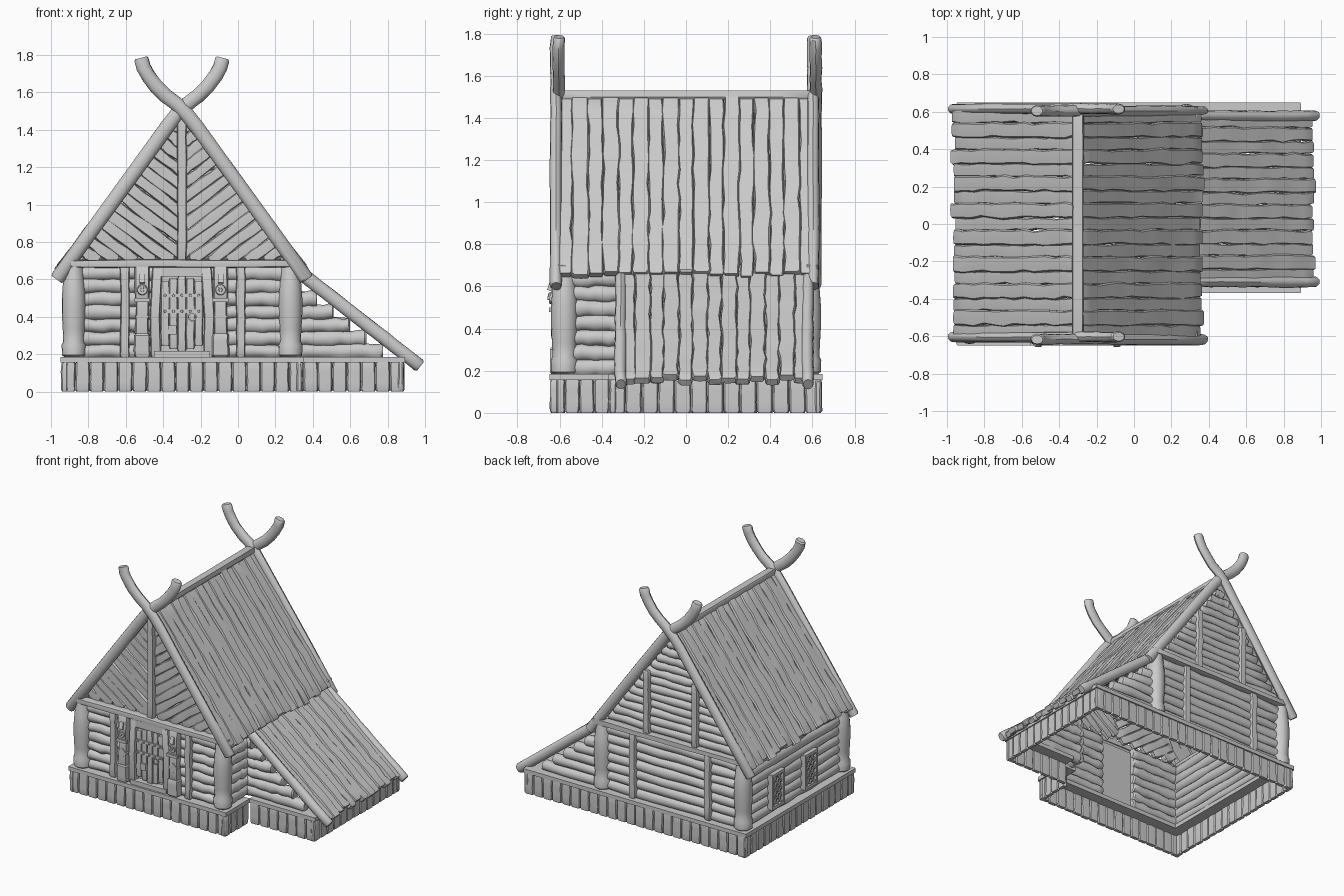
import bpy, bmesh, math, random
from mathutils import Vector as V, Matrix as M

if "Cube" in bpy.data.objects:
    bpy.data.objects.remove(bpy.data.objects["Cube"])
random.seed(4)
R = random.uniform
CX = -0.30                                   # ridge line of the main house
PLANK = [(1, .5), (.82, 1), (0, 1.08), (-.82, 1), (-1, .5), (-1, -.5), (-.82, -1), (.82, -1)]
ROUND = [(math.cos(i * math.pi / 6), math.sin(i * math.pi / 6)) for i in range(12)]
X, Y, Z = V((1, 0, 0)), V((0, 1, 0)), V((0, 0, 1))


def beam(bm, pts, w, t, side, shape=PLANK, seg=7, jit=.003):
    """Sweep a cross-section (w along side, t across) through pts, with hewn wobble."""
    pts = [V(p) for p in pts]
    if len(pts) == 2:
        pts = [pts[0].lerp(pts[1], i / seg) for i in range(seg + 1)]
    e = min(.01, .2 * (pts[1] - pts[0]).length)
    a, b = (pts[1] - pts[0]).normalized() * e, (pts[-2] - pts[-1]).normalized() * e
    path = [pts[0], pts[0] + a] + pts[1:-1] + [pts[-1] + b, pts[-1]]
    rings, k = [], len(shape)
    for i, p in enumerate(path):
        d = (path[min(i + 1, len(path) - 1)] - path[max(i - 1, 0)]).normalized()
        n = d.cross(side).normalized()
        s = .82 if i in (0, len(path) - 1) else 1
        c = p + side * R(-jit, jit) + n * R(-jit, jit) * .6
        ww, tt = (w / 2 + R(-jit, jit)) * s, (t / 2 + R(-jit, jit) * .4) * s
        rings.append([bm.verts.new(c + side * u * ww + n * v * tt) for u, v in shape])
    for r, q in zip(rings, rings[1:]):
        for i in range(k):
            bm.faces.new((r[i], r[(i + 1) % k], q[(i + 1) % k], q[i]))
    bm.faces.new(rings[0][::-1])
    bm.faces.new(rings[-1])


def box(bm, c, s, rot=None):
    m = M.Translation(c) @ (rot or M()) @ M.Diagonal((*s, 1))
    bmesh.ops.create_cube(bm, size=1, matrix=m)


def stud(bm, c, r, depth, n=10):             # short cylinder facing the front
    m = M.Translation(c) @ M.Rotation(math.pi / 2, 4, 'X')
    bmesh.ops.create_cone(bm, cap_ends=True, segments=n, radius1=r, radius2=r * .75, depth=depth, matrix=m)


def lathe(bm, x, y, prof, n=16):
    rings = [[bm.verts.new((x + r * math.cos(2 * math.pi * i / n), y + r * math.sin(2 * math.pi * i / n), z))
              for i in range(n)] for r, z in prof]
    for a, b in zip(rings, rings[1:]):
        for i in range(n):
            bm.faces.new((a[i], a[(i + 1) % n], b[(i + 1) % n], b[i]))
    bm.faces.new(rings[0][::-1])
    bm.faces.new(rings[-1])


def part(name, build):
    bm = bmesh.new()
    build(bm)
    bmesh.ops.recalc_face_normals(bm, faces=bm.faces)
    me = bpy.data.meshes.new(name)
    bm.to_mesh(me)
    bm.free()
    o = bpy.data.objects.new(name, me)
    bpy.context.collection.objects.link(o)
    bpy.context.view_layer.objects.active = o
    o.select_set(True)
    bpy.ops.object.shade_smooth_by_angle(angle=math.radians(38))
    o.select_set(False)


# Plinth: vertical boards around the L-shaped outline, capped by a sill
OUT = [(-.945, -.645), (.35, -.645), (.35, -.365), (.89, -.365), (.89, .645), (-.945, .645)]
EDGES = [(V((*a, 0)), V((*b, 0))) for a, b in zip(OUT, OUT[1:] + OUT[:1])]


def plinth(bm):
    for a, b in EDGES:
        d = (b - a).normalized()
        inn = Z.cross(d)
        n = round((b - a).length / .075)
        for i in range(n):
            p = a.lerp(b, (i + .5) / n) + inn * (.017 + R(0, .005))
            beam(bm, [p, p + Z * .16], (b - a).length / n + .001, .03, d, seg=3, jit=.0015)


def sill(bm):
    for a, b in EDGES:
        d = (b - a).normalized()
        c = (a + b) / 2 + Z.cross(d) * .055 + Z * .17
        L = (b - a).length
        box(bm, c, (L, .118, .03) if abs(d.x) > .5 else (.118, L, .03))


part("plinth_boards", plinth)
part("plinth_sill", sill)

# Log walls
ROWS = [.215 + .07 * i for i in range(7)]
roof_x = lambda z: .31 + (.585 - z) / .797    # inner face of the lean-to roof


def log(bm, a, b):
    beam(bm, [a, b], .08 + R(-.004, .006), .08, Z, ROUND, 9, .005)


def walls(bm):
    for z in ROWS:
        log(bm, (-.86, -.56, z), (-.44, -.56, z))                    # front, either side of door
        log(bm, (-.16, -.56, z), (.27, -.56, z))
        log(bm, (-.87, .565, z), (min(roof_x(z), .84), .565, z))     # back, running into the lean-to
        log(bm, (-.865, -.56, z), (-.865, .56, z))                   # left
        log(bm, (.275, -.56, z), (.275, -.27, z))                    # right stub
        if roof_x(z) > .32:
            log(bm, (.27, -.295, z), (min(roof_x(z), .84), -.295, z))


def back_gable(bm):
    for i in range(12):
        z = .735 + i * .06
        h = (1.45 - z) * .745
        beam(bm, [(CX - h, .57, z), (CX + h, .57, z)], .066, .06, Z, ROUND, 8, .004)


def front_gable(bm):                          # boards set square to the rafters, forming a V
    for m in (-1, 1):
        c = 1.40
        while c > .27:
            s0, s1 = max(0, (.70 - c) / .6), (1.5 - c) * .6
            if s1 - s0 > .03:
                y = -.565 + R(-.006, .006)
                beam(bm, [(CX + m * .8 * s, y, c + .6 * s) for s in (s0, s1)], .062, .035,
                     V((-m * .6, 0, .8)), seg=4, jit=.004)
            c -= .074


part("log_walls", walls)
part("back_gable_logs", back_gable)
part("front_gable_boards", front_gable)

# Stout corner posts
POST = [(.05, .185), (.063, .195), (.065, .25), (.056, .27), (.059, .33), (.064, .42), (.064, .5),
        (.058, .58), (.055, .59), (.05, .66), (.042, .685)]


def posts(bm):
    for x in (-.878, .28):
        for y in (-.577, .577):
            lathe(bm, x, y, POST)


part("corner_posts", posts)


# Plates, battens and the gable king post
def framing(bm):
    for y in (-.6, .6):
        beam(bm, [(-.90, y, .685), (.34, y, .685)], .042, .06, Z, jit=.002)
        for x in (-.605, .015):
            beam(bm, [(x, y, .185), (x, y, .675)], .05, .04, X, jit=.002)
    for x in (-.88, .285):
        beam(bm, [(x, -.56, .68), (x, .56, .68)], .05, .06, Z, jit=.002)
    beam(bm, [(CX, -.59, .70), (CX, -.59, 1.47)], .05, .045, X, jit=.002)
    for x in (CX - .2, CX + .2):
        beam(bm, [(x, .6, .70), (x, .6, 1.17)], .05, .04, X, jit=.003)


part("wall_framing", framing)


# Roof boards
def slope(bm, top, foot, y0, y1, n):
    for i in range(n):
        y = y0 + (y1 - y0) * (i + .5) / n
        nrm = V((abs(top[1] - foot[1]) * (1 if foot[0] > top[0] else -1), 0, abs(foot[0] - top[0]))).normalized()
        o = nrm * ((.005 if i % 2 else -.005) + R(-.002, .002))
        a, b = V((top[0], y, top[1])) + o, V((foot[0], y, foot[1])) + o
        b += (b - a).normalized() * R(-.015, .012)
        w = (y1 - y0) / n * (1.16 if i % 2 else 1.02)
        beam(bm, [b, a] if foot[0] < top[0] else [a, b], w, .04, Y if foot[0] < top[0] else -Y, seg=12, jit=.005)


def main_roof(bm):
    for m in (-1, 1):
        slope(bm, (CX, 1.495), (CX + m * .655, .65), -.61, .61, 17)


part("main_roof_boards", main_roof)
part("lean_to_roof_boards", lambda bm: slope(bm, (.31, .665), (.95, .155), -.31, .58, 13))
part("ridge_cap", lambda bm: beam(bm, [(CX, -.6, 1.51), (CX, .6, 1.51)], .062, .04, X, jit=.001))

# Crossing rafters that curl into horns, and the lean-to rafters
HORN = [(-.67, .60), (-.45, .905), (-.25, 1.18), (-.08, 1.415), (-.03, 1.48), (.03, 1.54), (.09, 1.585),
        (.14, 1.635), (.18, 1.69), (.205, 1.735), (.218, 1.785)]


def horns(bm):
    for y in (-.61, .61):
        for m in (-1, 1):
            beam(bm, [(CX + m * x, y + m * .006, z) for x, z in HORN], .058, .077, Y, ROUND, jit=.002)


def lean_rafters(bm):
    for y in (-.31, .578):
        beam(bm, [(.31, y, .655), (.975, y, .135)], .056, .072, Y, ROUND, 10, .002)


part("horned_rafters", horns)
part("lean_to_rafters", lean_rafters)


# Door with bulging sides, frame, studs, lock and ring
def door(bm):
    for i in range(5):
        x = CX + (i - 2) * .045
        lo, hi = .215 + .012 * abs(i - 2) ** 1.3, .615 - .009 * abs(i - 2) ** 1.5
        beam(bm, [(x, -.6, lo), (x, -.6, hi)], .046, .03, X, seg=5, jit=.0015)


def door_frame(bm):
    for m in (-1, 1):
        beam(bm, [(CX + m * .14, -.6, .185), (CX + m * .145, -.6, .40), (CX + m * .13, -.6, .665)], .055, .05, X, jit=.002)
    box(bm, (CX, -.6, .64), (.28, .05, .05))
    box(bm, (CX, -.605, .2), (.3, .06, .035))
    box(bm, (CX, -.572, .41), (.28, .02, .46))


def fittings(bm):
    for z in (.515, .43):
        box(bm, (CX, -.616, z), (.215, .008, .022))
        for i in range(5):
            stud(bm, (CX + (i - 2) * .045, -.622, z), .008, .012, 8)
    box(bm, (CX - .05, -.618, .33), (.045, .012, .05))
    for i in range(16):                       # ring handle
        a = i * math.pi / 8
        m = M.Rotation(a, 4, 'Y')
        box(bm, V((CX + .055, -.622, .40)) + m.to_3x3() @ V((.02, 0, 0)), (.007, .009, .01), m)


part("door_boards", door)
part("door_frame", door_frame)
part("door_fittings", fittings)


# Carved totem posts beside the door
def totems(bm):
    for x in (-.512, -.093):
        beam(bm, [(x, -.615, .185), (x, -.615, .31)], .09, .06, X, seg=3, jit=.002)
        beam(bm, [(x, -.61, .30), (x, -.61, .5)], .07, .05, X, seg=3, jit=.002)
        box(bm, (x, -.618, .40), (.052, .046, .052), M.Rotation(math.pi / 4, 4, 'Y'))
        beam(bm, [(x, -.612, .48), (x, -.615, .55), (x, -.612, .60), (x, -.605, .67)], .08, .055, X, jit=.001)
        stud(bm, (x, -.64, .545), .034, .02, 16)
        stud(bm, (x, -.65, .545), .012, .016)
        for m in (-1, 1):
            stud(bm, (x + m * .014, -.648, .56), .008, .014, 8)
        box(bm, (x, -.642, .605), (.03, .02, .05), M.Rotation(-.3, 4, 'X'))
        box(bm, (x, -.64, .49), (.085, .02, .022))


part("door_totems", totems)


# Lattice windows in the left wall
def windows(bm):
    w, h, zc, x = .065, .12, .36, -.915
    for yc in (.24, -.15):
        box(bm, (x + .01, yc, zc), (.012, 2 * w, 2 * h))
        for m in (-1, 1):
            box(bm, (x, yc + m * w, zc), (.04, .022, 2 * h + .02))
            box(bm, (x, yc, zc + m * h), (.04, 2 * w, .022))
            for k in range(-3, 4):            # diagonal bars clipped to the frame
                c = k * .055
                y0, y1 = max(-w, (-h - c) / 1.2), min(w, (h - c) / 1.2)
                if y1 - y0 > .02:
                    beam(bm, [(x - .006, yc + m * y, zc + c + 1.2 * y) for y in (y0, y1)], .01, .012, X, seg=1, jit=0)


part("lattice_windows", windows)
